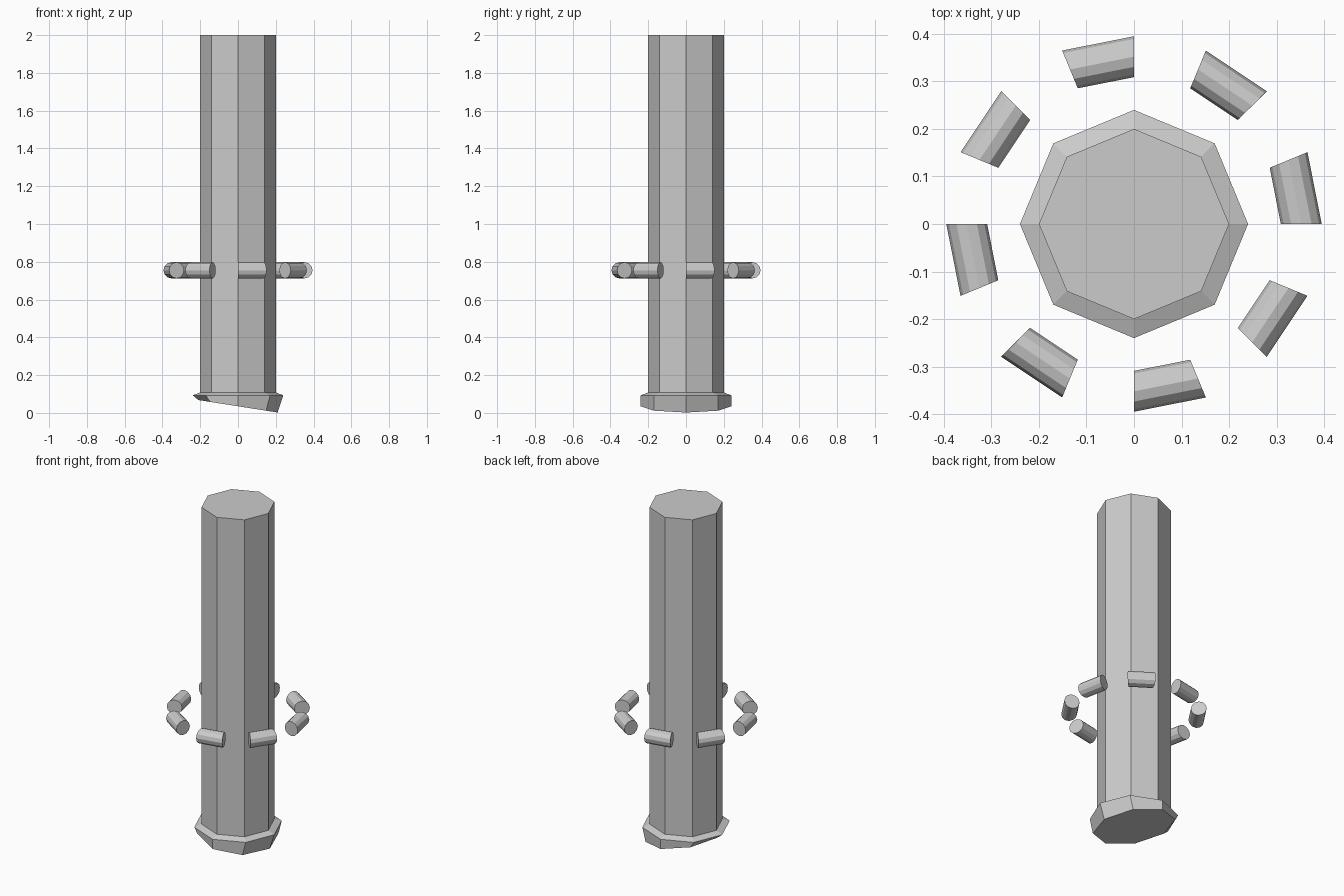
import bpy, bmesh
from math import sin, cos, pi

if "Cube" in bpy.data.objects:
    bpy.data.objects.remove(bpy.data.objects["Cube"])


def loft(name, sections):
    """Skin closed cross-sections in order and cap both ends."""
    bm = bmesh.new()
    rings = [[bm.verts.new(p) for p in s] for s in sections]
    n = len(rings[0])
    for a, b in zip(rings, rings[1:]):
        for i in range(n):
            j = (i + 1) % n
            bm.faces.new((a[i], a[j], b[j], b[i]))
    bm.faces.new(rings[0][::-1])
    bm.faces.new(rings[-1])
    bmesh.ops.recalc_face_normals(bm, faces=bm.faces[:])
    mesh = bpy.data.meshes.new(name)
    bm.to_mesh(mesh)
    bm.free()
    obj = bpy.data.objects.new(name, mesh)
    bpy.context.collection.objects.link(obj)
    return obj


def octagon(rx, ry, z, tilt=0.0):
    """Eight-sided ring; tilt lowers its +x side."""
    return [(rx * cos(k * pi / 4), ry * sin(k * pi / 4), z - tilt * cos(k * pi / 4))
            for k in range(8)]


# Post with a flared foot and slanted underside
loft("post", [
    octagon(0.21, 0.24, 0.035, 0.033),
    octagon(0.24, 0.24, 0.093),
    octagon(0.2, 0.2, 0.108),
    octagon(0.2, 0.2, 2.0),
])


def ring_section(angle, major=0.352, minor=0.043, z=0.755, sides=12):
    """Round cross-section of the broken ring, on a radial plane."""
    pts = []
    for k in range(sides):
        t = 2 * pi * k / sides
        r = major + minor * cos(t)
        pts.append((r * cos(angle), r * sin(angle), z + minor * sin(t)))
    return pts


# Broken ring: every second segment of a sixteen-part ring
for i in range(8):
    start = i * pi / 4
    loft(f"ring_segment_{i + 1}", [ring_section(start), ring_section(start + pi / 8)])
